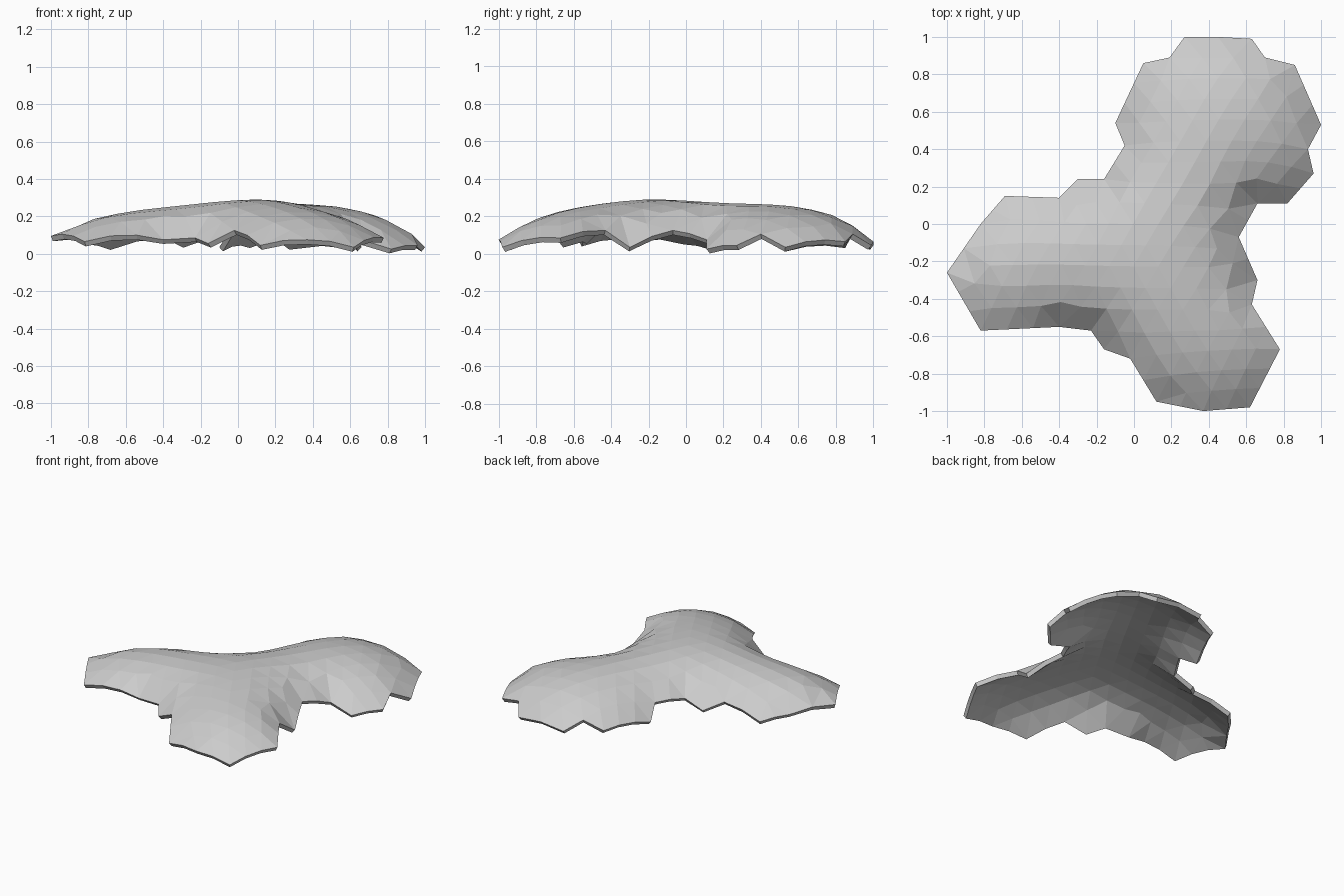
import bpy, bmesh, math
from mathutils import Vector
from mathutils.geometry import delaunay_2d_cdt, intersect_point_line

cube = bpy.data.objects.get("Cube")
if cube:
    bpy.data.objects.remove(cube, do_unlink=True)

THICK = 0.03
PITCH = 0.13
CREST = 0.375     # height the membrane tends to far from the rim
REACH = 0.25      # distance over which the rim pulls it down

# Rim corners of the three-lobed roof: x, y, height of the underside
RIM = [(-1, -.26, .07), (-.82, -.57, .04), (-.4, -.55, .05), (-.23, -.57, .06),
       (-.16, -.67, .03), (-.02, -.72, .10), (.12, -.95, .02), (.37, -1, .05),
       (.62, -.98, .01), (.78, -.67, .06), (.63, -.43, .10), (.66, -.3, .01),
       (.56, -.07, .10), (.66, .11, .05), (.82, .11, .0), (.96, .27, .02),
       (.93, .4, .08), (1, .53, .01), (.86, .85, .04), (.7, .89, .08),
       (.63, .99, .02), (.45, 1, .04), (.27, 1, .02), (.19, .89, .08),
       (.05, .86, .03), (-.1, .54, .01), (-.05, .42, .09), (-.16, .24, .08),
       (-.3, .24, .03), (-.4, .14, .08), (-.69, .15, .02), (-.82, 0, .05)]


def split_rim(corners):
    """Cut every rim side into panel lengths, arching the long ones."""
    points = []
    for a, b in zip(corners, corners[1:] + corners[:1]):
        a, b = Vector(a), Vector(b)
        length = (b - a).length
        n = max(1, round(length / PITCH))
        for i in range(n):
            t = i / n
            arch = 0.7 * length ** 2 * t * (1 - t)
            points.append(a.lerp(b, t) + Vector((0, 0, arch)))
    return points


def clear_of_rim(p, rim):
    for a, b in zip(rim, rim[1:] + rim[:1]):
        t = intersect_point_line(p, a.xy, b.xy)[1]
        if (p - a.xy.lerp(b.xy, min(1, max(0, t)))).length < PITCH * 0.55:
            return False
    return True


# Triangular lattice of panels, trimmed to the rim
rim = split_rim(RIM)
row_step = PITCH * math.sqrt(3) / 2
lattice = []
for row in range(-10, 11):
    for col in range(-10, 11):
        p = Vector(((col + 0.5 * (row % 2)) * PITCH, row * row_step))
        if clear_of_rim(p, rim):
            lattice.append(p)
count = len(rim)
rim_loop = [(i, (i + 1) % count) for i in range(count)]
plan, _, faces, origin, _, _ = delaunay_2d_cdt(
    [p.xy for p in rim] + lattice, rim_loop, [], 1, 1e-5)

bm = bmesh.new()
verts = []
for p, src in zip(plan, origin):
    fixed = [i for i in src if i < count]
    z = rim[fixed[0]].z + THICK * 0.85 if fixed else 0.2
    verts.append(bm.verts.new((p.x, p.y, z)))
for f in faces:
    bm.faces.new([verts[i] for i in f])
loose = [v for v in bm.verts if not v.link_faces]
bmesh.ops.delete(bm, geom=loose, context='VERTS')

# Give corner panels an inner joint so they can bend
ears = [e for e in bm.edges if not e.is_boundary
        and all(v.is_boundary for v in e.verts)]
bmesh.ops.subdivide_edges(bm, edges=ears, cuts=1)
bmesh.ops.triangulate(bm, faces=bm.faces[:])

# Even out the joints in plan
inner = [(v, [e.other_vert(v) for e in v.link_edges])
         for v in bm.verts if not v.is_boundary]
for step in range(12):
    for v, near in inner:
        middle = sum((n.co for n in near), Vector()) / len(near)
        v.co.xy = v.co.xy.lerp(middle.xy, 0.5)

# Inflate the membrane between its fixed rim
for step in range(400):
    for v, near in inner:
        weights = [1 / (n.co.xy - v.co.xy).length ** 2 for n in near]
        lift = len(near) / (4 * REACH ** 2)
        pull = sum(w * n.co.z for w, n in zip(weights, near))
        v.co.z = (pull + lift * CREST) / (sum(weights) + lift)

bm.normal_update()
for f in bm.faces:
    if f.normal.z < 0:
        f.normal_flip()

mesh = bpy.data.meshes.new("roof_shell")
bm.to_mesh(mesh)
bm.free()
shell = bpy.data.objects.new("roof_shell", mesh)
bpy.context.collection.objects.link(shell)

# Plate thickness
solid = shell.modifiers.new("thickness", 'SOLIDIFY')
solid.thickness = THICK
solid.offset = -1
